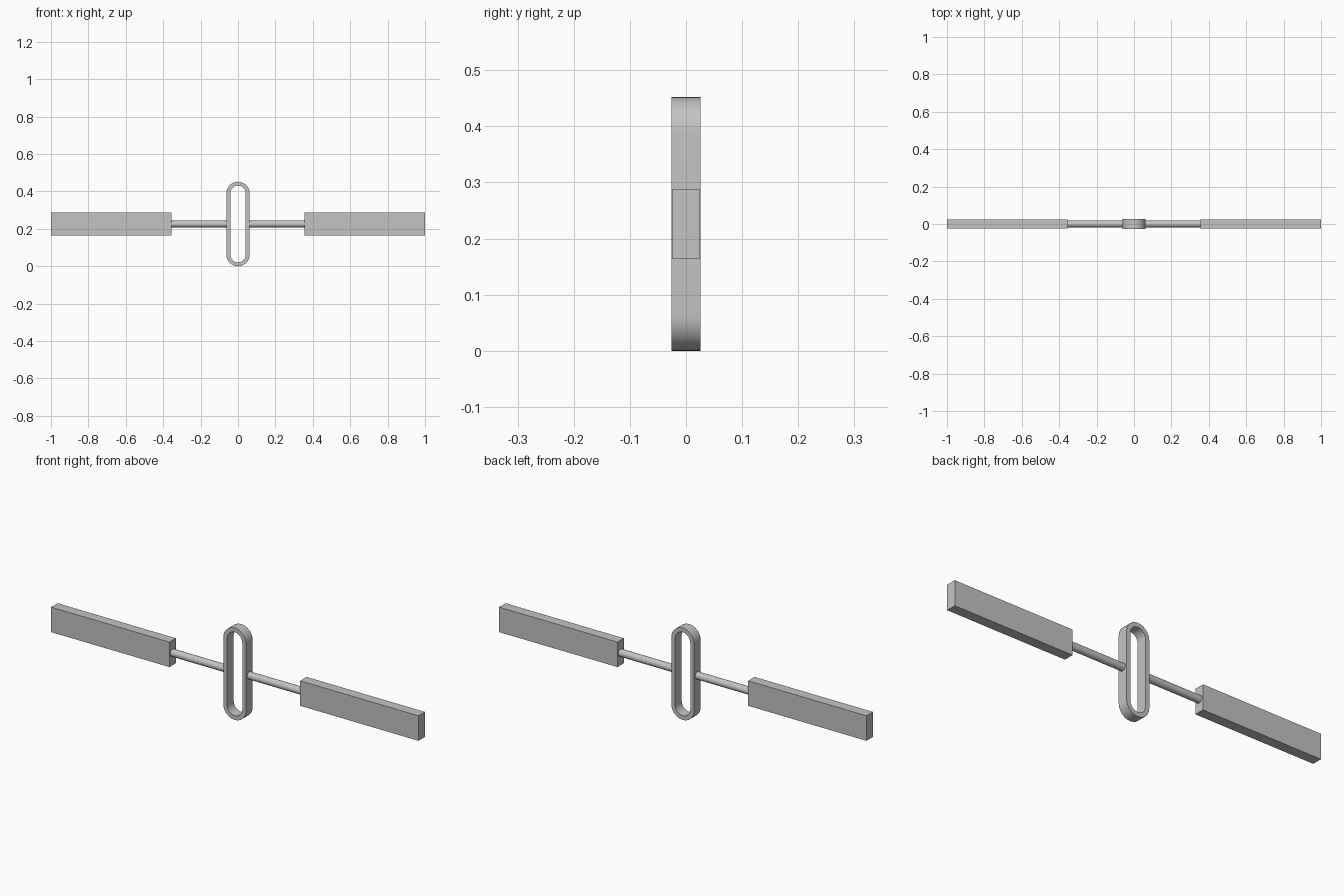
import bpy, bmesh, math

if "Cube" in bpy.data.objects:
    bpy.data.objects.remove(bpy.data.objects["Cube"], do_unlink=True)

MID_Z = 0.226      # height of the shared axis
DEPTH = 0.0255     # half thickness of ring
OUTER, INNER = 0.062, 0.041
STRAIGHT = MID_Z - OUTER   # half length of the ring's straight sides

grey = bpy.data.materials.new("plain grey")
grey.use_nodes = True
grey.diffuse_color = (0.55, 0.55, 0.55, 1)
grey.node_tree.nodes["Principled BSDF"].inputs["Base Color"].default_value = grey.diffuse_color


def finish(obj, name, smooth=False):
    obj.name = obj.data.name = name
    obj.data.materials.append(grey)
    if smooth:
        bpy.ops.object.select_all(action='DESELECT')
        obj.select_set(True)
        bpy.context.view_layer.objects.active = obj
        bpy.ops.object.shade_smooth_by_angle(angle=math.radians(35))


def stadium(bm, radius, y, steps=24):
    """Closed loop of vertices: two half circles joined by straight sides."""
    loop = []
    for side in (1, -1):
        for i in range(steps + 1):
            a = math.pi * i / steps
            loop.append(bm.verts.new((side * radius * math.cos(a), y,
                                      MID_Z + side * (STRAIGHT + radius * math.sin(a)))))
    return loop


# Central elongated ring
bm = bmesh.new()
loops = [stadium(bm, r, y) for r, y in
         ((OUTER, -DEPTH), (OUTER, DEPTH), (INNER, DEPTH), (INNER, -DEPTH))]
count = len(loops[0])
for k in range(4):
    a, b = loops[k], loops[(k + 1) % 4]
    for i in range(count):
        j = (i + 1) % count
        bm.faces.new((a[i], a[j], b[j], b[i]))
bmesh.ops.recalc_face_normals(bm, faces=bm.faces)
mesh = bpy.data.meshes.new("center_ring")
bm.to_mesh(mesh)
bm.free()
ring = bpy.data.objects.new("center_ring", mesh)
bpy.context.collection.objects.link(ring)
finish(ring, "center_ring", smooth=True)

# Rod and flat bar on each side
ROD_START, BAR_START, BAR_END = 0.055, 0.356, 1.0
for side, label in ((1, "left"), (-1, "right")):
    rod_end = BAR_START + 0.005
    bpy.ops.mesh.primitive_cylinder_add(
        vertices=32, radius=0.018, depth=rod_end - ROD_START,
        location=(side * (ROD_START + rod_end) / 2, 0, MID_Z),
        rotation=(0, math.pi / 2, 0))
    finish(bpy.context.object, label + "_rod", smooth=True)

    bpy.ops.mesh.primitive_cube_add(size=1, location=(side * (BAR_START + BAR_END) / 2, 0, MID_Z))
    bar = bpy.context.object
    bar.scale = (BAR_END - BAR_START, 0.05, 0.123)
    finish(bar, label + "_bar")
